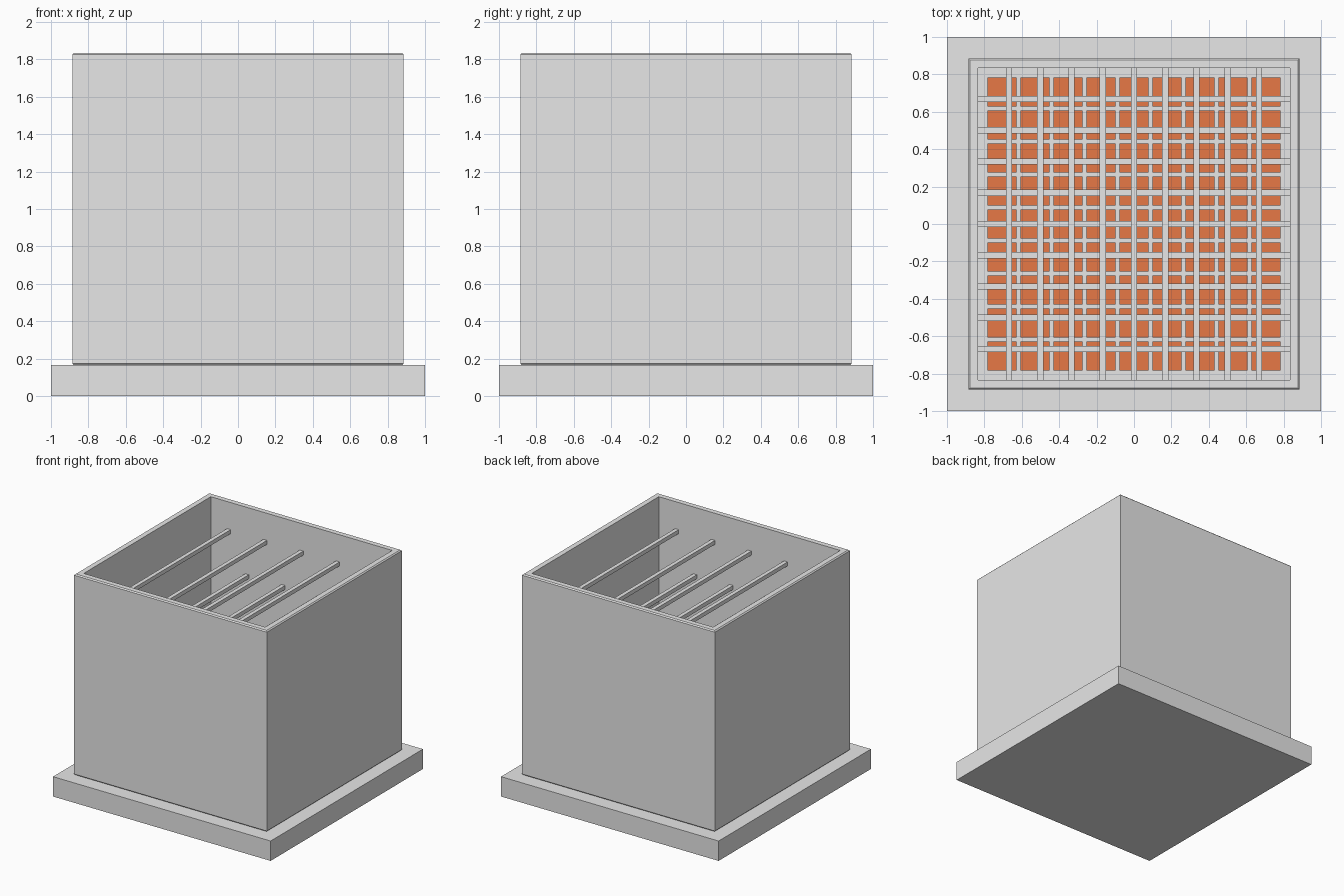
import bpy
import bmesh
from mathutils import Matrix, Vector

old = bpy.data.objects.get("Cube")
if old:
    bpy.data.objects.remove(old, do_unlink=True)


def make_material(name, rgb):
    mat = bpy.data.materials.new(name)
    mat.use_nodes = True
    colour = (*rgb, 1)
    mat.diffuse_color = colour
    mat.node_tree.nodes["Principled BSDF"].inputs["Base Color"].default_value = colour
    return mat


grey = make_material("light_grey", (0.8, 0.8, 0.8))
orange = make_material("glowing_orange", (0.82, 0.195, 0.062))


def add_box(bm, centre, size):
    matrix = Matrix.Translation(centre) @ Matrix.Diagonal((*size, 1))
    return bmesh.ops.create_cube(bm, size=1, matrix=matrix)["verts"]


def make_object(name, bm, mat):
    mesh = bpy.data.meshes.new(name)
    bm.to_mesh(mesh)
    bm.free()
    mesh.materials.append(mat)
    obj = bpy.data.objects.new(name, mesh)
    bpy.context.collection.objects.link(obj)
    return obj


BASE_TOP = 0.165
TOP = 1.835
OUTER = 0.886
INNER = 0.834

# Base slab
bm = bmesh.new()
add_box(bm, (0, 0, BASE_TOP / 2), (2, 2, BASE_TOP))
make_object("base_slab", bm, grey)

# Open square casing: nested square loops joined into a tube, outer edges chamfered
bm = bmesh.new()
chamfer = 0.009
profile = [(INNER, BASE_TOP), (OUTER - chamfer, BASE_TOP), (OUTER, BASE_TOP + chamfer),
           (OUTER, TOP - chamfer), (OUTER - chamfer, TOP), (INNER, TOP)]
corners = [(-1, -1), (1, -1), (1, 1), (-1, 1)]
loops = [[bm.verts.new((r * x, r * y, z)) for x, y in corners] for r, z in profile]
for i, loop in enumerate(loops):
    following = loops[(i + 1) % len(loops)]
    for j in range(4):
        k = (j + 1) % 4
        bm.faces.new((loop[j], loop[k], following[k], following[j]))
bmesh.ops.recalc_face_normals(bm, faces=bm.faces)
make_object("casing_walls", bm, grey)

# Layers of crossing bars, staggered from one layer to the next
BAR = 0.033
PITCH = 0.167


def bar_layer(name, top, along_y, steps):
    bm = bmesh.new()
    for step in steps:
        offset = step * PITCH
        z = top - BAR / 2
        if along_y:
            add_box(bm, (offset, 0, z), (BAR, 2 * INNER, BAR))
        else:
            add_box(bm, (0, offset, z), (2 * INNER, BAR, BAR))
    make_object(name, bm, grey)


even, odd = range(-4, 5, 2), range(-3, 4, 2)
bar_layer("upper_long_bars", 1.61, True, even)
bar_layer("lower_long_bars", 1.28, True, odd)
bar_layer("upper_cross_bars", 0.95, False, even)
bar_layer("lower_cross_bars", 0.62, False, odd)

# Grid of glowing tiles on the floor
bm = bmesh.new()
TILE, SPACING, HEIGHT = 0.155, 0.1765, 0.03
for i in range(-4, 5):
    for j in range(-4, 5):
        centre = Vector((i * SPACING, j * SPACING, BASE_TOP + HEIGHT / 2))
        add_box(bm, centre, (TILE, TILE, HEIGHT))
make_object("floor_tiles", bm, orange)
